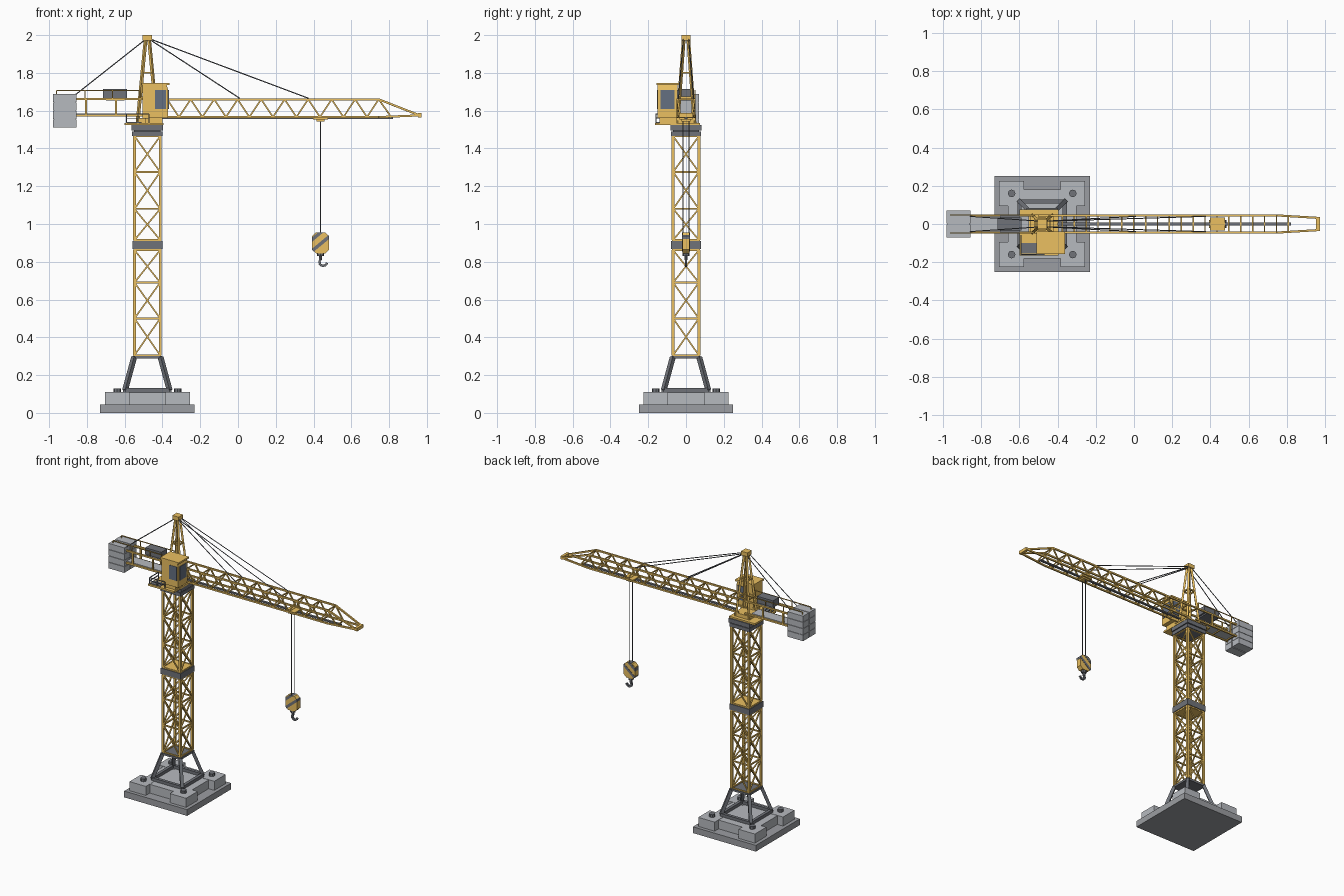
import bpy, bmesh, math
from mathutils import Vector, Matrix

if "Cube" in bpy.data.objects:
    bpy.data.objects.remove(bpy.data.objects["Cube"])

TX = -0.48  # tower axis


def mat(name, c):
    m = bpy.data.materials.new(name)
    m.diffuse_color = (*c, 1)
    m.use_nodes = True
    m.node_tree.nodes["Principled BSDF"].inputs["Base Color"].default_value = m.diffuse_color
    return m


ORANGE = mat("orange", (0.83, 0.53, 0.12))
DARK = mat("dark_steel", (0.16, 0.17, 0.19))
GREY = mat("concrete", (0.47, 0.49, 0.52))
SLAB = mat("dark_concrete", (0.33, 0.34, 0.36))
GLASS = mat("glass", (0.13, 0.16, 0.22))


class Part:
    """Collects boxes, beams and prisms into one named object."""
    def __init__(self, name, material):
        self.name, self.material, self.bm = name, material, bmesh.new()

    def box(self, x0, x1, y0, y1, z0, z1):
        m = Matrix.Translation(((x0 + x1) / 2, (y0 + y1) / 2, (z0 + z1) / 2))
        bmesh.ops.create_cube(self.bm, size=1, matrix=m @ Matrix.Diagonal((x1 - x0, y1 - y0, z1 - z0, 1)))
        return self

    def beam(self, a, b, w=0.01):
        a, b = Vector(a), Vector(b)
        d = b - a
        m = Matrix.Translation((a + b) / 2) @ d.to_track_quat('Z', 'Y').to_matrix().to_4x4()
        bmesh.ops.create_cube(self.bm, size=1, matrix=m @ Matrix.Diagonal((w, w, d.length, 1)))
        return self

    def rod(self, a, b, r, n=6):
        a, b = Vector(a), Vector(b)
        d = b - a
        m = Matrix.Translation((a + b) / 2) @ d.to_track_quat('Z', 'Y').to_matrix().to_4x4()
        bmesh.ops.create_cone(self.bm, cap_ends=True, segments=n, radius1=r, radius2=r, depth=d.length, matrix=m)
        return self

    def prism(self, pts, y0, y1):
        f = self.bm.faces.new([self.bm.verts.new((x, y0, z)) for x, z in pts])
        r = bmesh.ops.extrude_face_region(self.bm, geom=[f])
        bmesh.ops.translate(self.bm, vec=(0, y1 - y0, 0),
                            verts=[v for v in r["geom"] if isinstance(v, bmesh.types.BMVert)])
        return self

    def cut(self, co, no):
        g = self.bm.verts[:] + self.bm.edges[:] + self.bm.faces[:]
        bmesh.ops.bisect_plane(self.bm, geom=g, plane_co=co, plane_no=no, clear_outer=True)
        bmesh.ops.holes_fill(self.bm, edges=[e for e in self.bm.edges if e.is_boundary])
        return self

    def done(self):
        bmesh.ops.recalc_face_normals(self.bm, faces=self.bm.faces)
        me = bpy.data.meshes.new(self.name)
        self.bm.to_mesh(me)
        self.bm.free()
        me.materials.append(self.material)
        bpy.context.collection.objects.link(bpy.data.objects.new(self.name, me))


def centred(p, h, z0, z1):
    return p.box(TX - h, TX + h, -h, h, z0, z1)


SIGNS = [(1, 1), (-1, 1), (-1, -1), (1, -1)]


def corner(i, h, z):
    sx, sy = SIGNS[i % 4]
    return (TX + sx * h, sy * h, z)


# Foundation
centred(Part("foundation_slab", SLAB), 0.25, 0, 0.045).done()
p = centred(Part("foundation_blocks", GREY), 0.18, 0.045, 0.108)
for sx, sy in SIGNS:
    xs, ys = sorted((TX + sx * 0.095, TX + sx * 0.225)), sorted((sy * 0.095, sy * 0.225))
    p.box(*xs, *ys, 0.045, 0.11)
p.done()
p = Part("anchor_bolts", DARK)
for i in range(4):
    p.rod(corner(i, 0.16, 0.11), corner(i, 0.16, 0.13), 0.02, 8)
p.done()

# Splayed base legs with lower frame and top plate
p = Part("base_legs", DARK)
for i in range(4):
    p.beam(corner(i, 0.118, 0.12), corner(i, 0.07, 0.295), 0.022)
    p.beam(corner(i, 0.118, 0.12), corner(i + 1, 0.118, 0.12), 0.022)
centred(p, 0.078, 0.288, 0.302).done()

# Lattice mast in two sections
p = Part("mast_lattice", ORANGE)
for levels in ([0.305, 0.50, 0.69, 0.862], [0.915, 1.08, 1.275, 1.465]):
    for i in range(4):
        p.beam(corner(i, 0.068, levels[0]), corner(i, 0.068, levels[-1]), 0.015)
        for z in levels:
            p.beam(corner(i, 0.068, z), corner(i + 1, 0.068, z), 0.009)
        for a, b in zip(levels, levels[1:]):
            p.beam(corner(i, 0.068, a), corner(i + 1, 0.068, b), 0.008)
            p.beam(corner(i, 0.068, b), corner(i + 1, 0.068, a), 0.008)
p.done()
centred(Part("mast_collar", DARK), 0.079, 0.868, 0.91).done()
centred(Part("collar_plates", ORANGE), 0.074, 0.86, 0.917).done()

# Slewing ring and platform
p = centred(Part("slewing_ring", DARK), 0.08, 1.465, 1.49)
centred(p, 0.07, 1.49, 1.495)
centred(p, 0.083, 1.495, 1.525).done()
Part("platform", ORANGE).box(-0.60, -0.395, -0.165, 0.075, 1.523, 1.536).done()
Part("platform_grate", DARK).box(-0.59, -0.51, -0.155, -0.10, 1.536, 1.54).done()
p = Part("platform_railing", DARK)
rail = [(-0.47, -0.16), (-0.59, -0.16), (-0.59, -0.06)]
for a, b in zip(rail, rail[1:]):
    for z in (1.56, 1.582):
        p.beam((*a, z), (*b, z), 0.005)
for x, y in rail + [(-0.53, -0.16)]:
    p.beam((x, y, 1.535), (x, y, 1.582), 0.005)
p.done()

# Operator cabin
p = Part("cabin", ORANGE)
p.prism([(-0.505, 1.562), (-0.37, 1.562), (-0.37, 1.71), (-0.378, 1.737), (-0.505, 1.737)], -0.15, -0.045)
p.box(-0.51, -0.362, -0.156, -0.04, 1.735, 1.747)
p.box(-0.49, -0.40, -0.14, -0.05, 1.535, 1.565).done()
p = Part("cabin_windows", GLASS)
p.box(-0.44, -0.38, -0.153, -0.04, 1.61, 1.71)
p.box(-0.40, -0.366, -0.135, -0.06, 1.61, 1.71).done()

# Tower head
p = Part("tower_head", ORANGE)
for sx, sy in SIGNS:
    p.beam((TX + sx * 0.052, sy * 0.045, 1.535), (TX + sx * 0.009, sy * 0.012, 1.98), 0.014)
for z in (1.67, 1.80):
    t = (z - 1.535) / 0.445
    q = [(TX + sx * (0.052 - 0.043 * t), sy * (0.045 - 0.033 * t), z) for sx, sy in SIGNS]
    for i in range(4):
        p.beam(q[i], q[(i + 1) % 4], 0.009)
p.box(TX - 0.06, TX + 0.06, -0.05, 0.05, 1.535, 1.562)
p.box(TX - 0.025, TX + 0.025, -0.025, 0.025, 1.972, 2.0).done()

# Jib: box lattice with a tapered tip
p = Part("jib", ORANGE)
ZB, ZT, Y, X0, X1, N = 1.566, 1.66, 0.045, -0.375, 0.745, 9
step = (X1 - X0) / N
tip = (0.962, 0.032, 1.575)
for s in (-1, 1):
    y = s * Y
    end = (tip[0], s * tip[1], tip[2])
    for z in (ZB, ZT):
        p.beam((-0.45, y, z), (X1, y, z), 0.011)
        p.beam((X1, y, z), end, 0.011)
    for k in range(N):
        x = X0 + k * step
        p.beam((x, y, ZT), (x + step / 2, y, ZB), 0.008)
        p.beam((x + step / 2, y, ZB), (x + step, y, ZT), 0.008)
    p.beam((X1, y, ZT), (0.81, s * 0.041, ZB + 0.002), 0.008)
for k in range(N + 1):
    x = X0 + k * step
    p.beam((x, -Y, ZT), (x, Y, ZT), 0.007)
    p.beam((min(x + step / 2, 0.81), -Y, ZB), (min(x + step / 2, 0.81), Y, ZB), 0.007)
p.box(0.952, 0.972, -0.036, 0.036, 1.565, 1.588).done()
Part("trolley_rail", DARK).box(-0.40, 0.82, -0.008, 0.008, 1.555, 1.564).done()

# Counter-jib with deck and handrail
p = Part("counter_jib", ORANGE)
for y in (-Y, Y):
    for z in (1.574, 1.662):
        p.beam((-0.96, y, z), (-0.50, y, z), 0.011)
    for x in (-0.805, -0.645):
        p.beam((x, y, 1.574), (x, y, 1.662), 0.010)
for x in (-0.84, -0.72, -0.60):
    p.beam((x, -Y, 1.574), (x, Y, 1.574), 0.008)
p.done()
Part("counter_jib_deck", GREY).box(-0.86, -0.55, -0.04, 0.04, 1.576, 1.584).done()
p = Part("handrails", ORANGE)
for y in (-0.048, 0.048):
    p.beam((-0.96, y, 1.706), (-0.52, y, 1.706), 0.005)
    for x in (-0.96, -0.81, -0.665, -0.52):
        p.beam((x, y, 1.66), (x, y, 1.706), 0.005)
p.done()
p = Part("winch", DARK).box(-0.715, -0.588, -0.033, 0.033, 1.665, 1.715)
p.box(-0.70, -0.60, -0.045, 0.045, 1.655, 1.668).done()

# Counterweight slabs in two stacks
p = Part("counterweights", GREY)
for k in range(4):
    z = 1.51 + k * 0.0455
    p.box(-0.98, -0.855, -0.07, -0.003, z, z + 0.043)
    p.box(-0.98, -0.855, 0.003, 0.07, z, z + 0.043)
p.box(-0.975, -0.86, -0.065, 0.065, 1.515, 1.685).done()

# Stay cables
p = Part("stay_cables", DARK)
for s in (-1, 1):
    for x, z in ((0.01, 1.665), (0.375, 1.665), (-0.86, 1.685)):
        p.rod((TX, s * 0.014, 1.985), (x, s * 0.04, z), 0.003)
p.done()

# Trolley, hoist ropes and hook block
HX = 0.437
p = Part("trolley", ORANGE).box(HX - 0.04, HX + 0.04, -0.035, 0.035, 1.553, 1.567)
p.box(HX - 0.022, HX + 0.022, -0.025, 0.025, 1.543, 1.555).done()
p = Part("hoist_ropes", DARK)
for y in (-0.015, 0.015):
    p.rod((HX, y, 0.94), (HX, y, 1.55), 0.003)
p.done()


def octagon(w, h, c):
    q = [(w, h - c), (w - c, h), (c - w, h), (-w, h - c), (-w, c - h), (c - w, -h), (w - c, -h), (w, c - h)]
    return [(HX + x, 0.9 + z) for x, z in q]


Part("hook_block", ORANGE).prism(octagon(0.045, 0.055, 0.02), -0.019, 0.019).done()
n = Vector((-0.64, 0, 0.77))
for off in (-0.004, 0.042):
    c = Vector((HX, 0, 0.9)) + n * off
    p = Part("hazard_stripe", DARK).prism(octagon(0.046, 0.056, 0.02), -0.021, 0.021)
    p.cut(c + n * 0.009, n).cut(c - n * 0.009, -n).done()
p = Part("hook", DARK).rod((HX, 0, 0.83), (HX, 0, 0.85), 0.018, 8)
p.rod((HX, 0, 0.81), (HX, 0, 0.835), 0.009, 8)
arc = [(HX, 0, 0.825)] + [(HX + 0.014 + 0.02 * math.cos(a), 0, 0.795 + 0.017 * math.sin(a))
                          for a in [math.radians(150 + 35 * k) for k in range(7)]]
for a, b in zip(arc, arc[1:]):
    p.beam(a, b, 0.013)
p.done()
